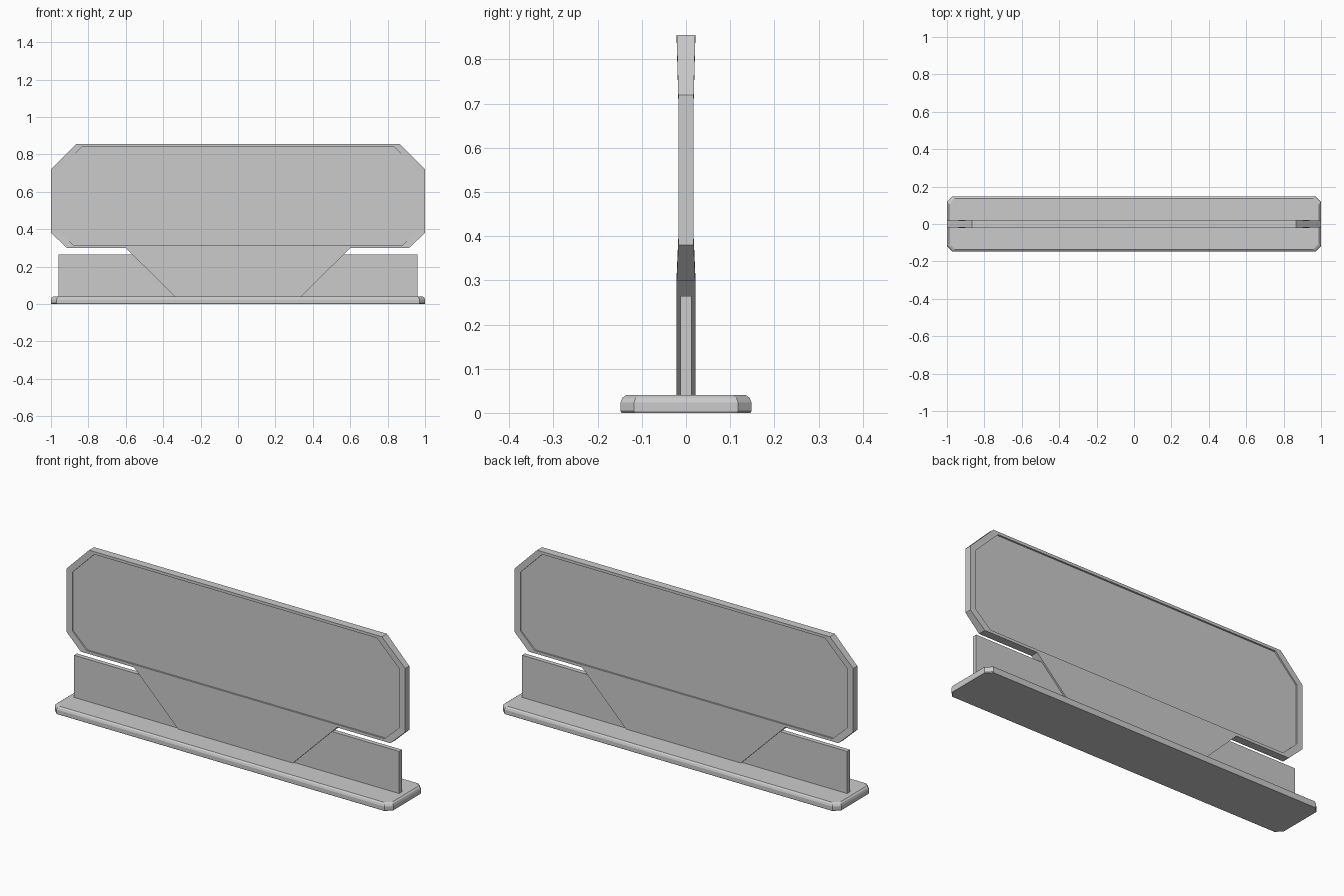
import bpy, bmesh

if "Cube" in bpy.data.objects:
    bpy.data.objects.remove(bpy.data.objects["Cube"])


def loft(name, rings):
    """Skin equal-length closed rings and cap both ends."""
    bm = bmesh.new()
    loops = [[bm.verts.new(p) for p in ring] for ring in rings]
    n = len(loops[0])
    for a, b in zip(loops, loops[1:]):
        for i in range(n):
            j = (i + 1) % n
            bm.faces.new((a[i], a[j], b[j], b[i]))
    bm.faces.new(loops[0])
    bm.faces.new(loops[-1])
    bmesh.ops.recalc_face_normals(bm, faces=bm.faces)
    mesh = bpy.data.meshes.new(name)
    bm.to_mesh(mesh)
    bm.free()
    ob = bpy.data.objects.new(name, mesh)
    bpy.context.collection.objects.link(ob)
    return ob


def slab(name, profile, half):
    """Extrude an x-z profile symmetrically along y."""
    return loft(name, [[(x, y, z) for x, z in profile] for y in (-half, half)])


def mirrored(half_profile):
    """Complete a right-hand outline with its left-hand reflection."""
    return half_profile + [(-x, z) for x, z in reversed(half_profile)]


# Chamfered foot plate with a rounded upper edge
def foot_ring(inset, z):
    x, y, c = 1 - inset, 0.148 - inset, 0.03
    right = [(x - c, -y), (x, -y + c), (x, y - c), (x - c, y)]
    return [(px, py, z) for px, py in mirrored(right)]


loft("base", [foot_ring(0.002, 0), foot_ring(0, 0.004), foot_ring(0, 0.024),
              foot_ring(0.004, 0.034), foot_ring(0.012, 0.04)])

# Octagonal panel: raised rim, slimmer at the ends, around a recessed face
outer = mirrored([(0.915, 0.30), (1, 0.38), (1, 0.72), (0.865, 0.855)])
inner = mirrored([(0.88, 0.315), (0.965, 0.395), (0.965, 0.71), (0.835, 0.84)])
rim_depth = [0.021, 0.0175, 0.0175, 0.021] * 2
recess = 0.012


def rim_ring(outline, side):
    return [(x, side * d, z) for (x, z), d in zip(outline, rim_depth)]


def face_ring(side):
    return [(x, side * recess, z) for x, z in inner]


loft("sign_panel", [face_ring(-1), rim_ring(inner, -1), rim_ring(outer, -1),
                    rim_ring(outer, 1), rim_ring(inner, 1), face_ring(1)])

# Tapered central support, flush with the rim
slab("support", mirrored([(0.335, 0.036), (0.60, 0.30)]), 0.021)

# Thin lower wings on either side of the support
for side, label in ((-1, "left"), (1, "right")):
    wing = [(0.32, 0.036), (0.96, 0.036), (0.96, 0.265), (0.55, 0.265)]
    slab("lower_wing_" + label, [(side * x, z) for x, z in wing], 0.012)
